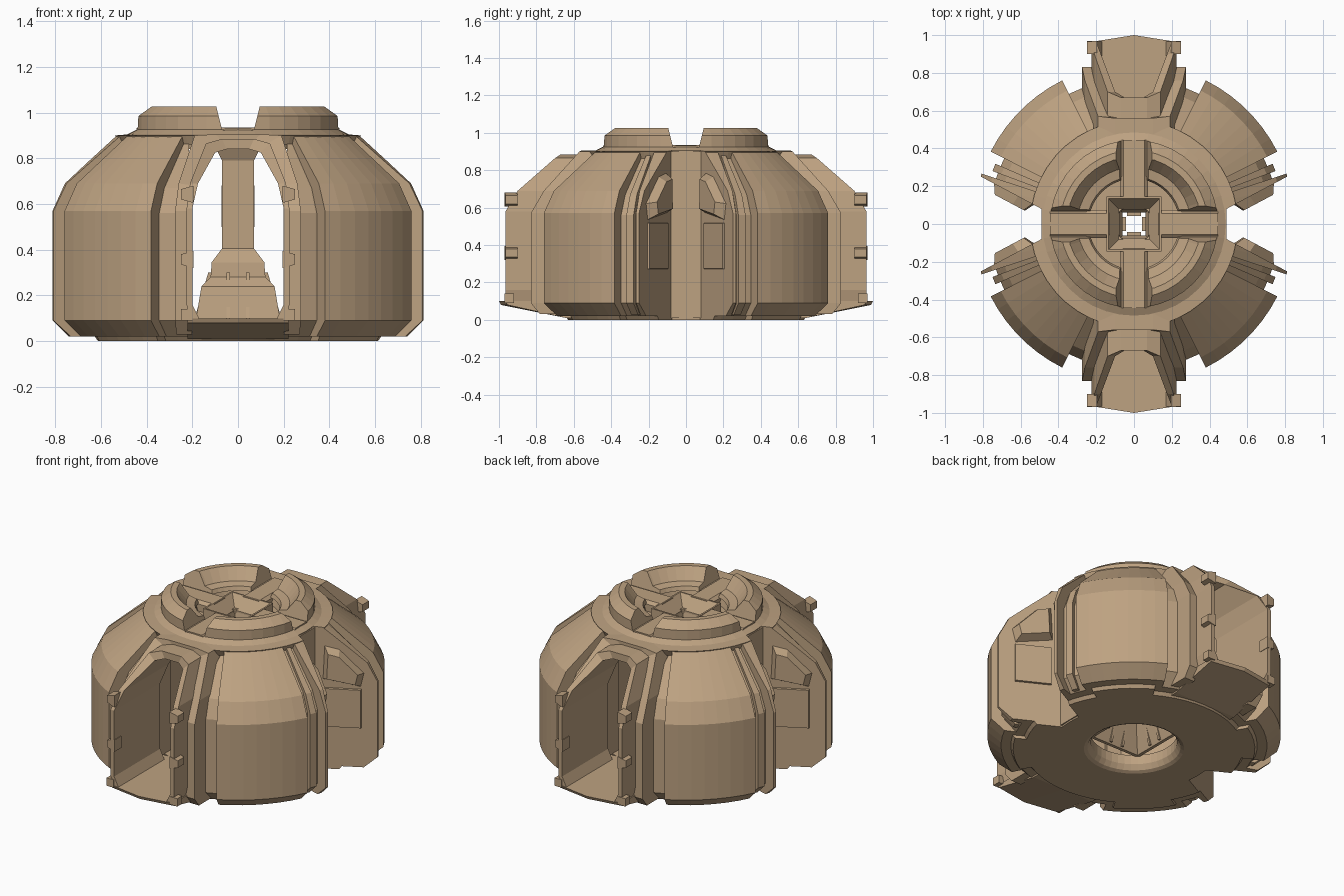
import bpy, bmesh
from math import sin, cos, radians, sqrt
from mathutils import Vector

if "Cube" in bpy.data.objects:
    bpy.data.objects.remove(bpy.data.objects["Cube"])

tan = bpy.data.materials.new("tan_plating")
tan.diffuse_color = (0.51, 0.36, 0.22, 1)
tan.use_nodes = True
tan.node_tree.nodes["Principled BSDF"].inputs["Base Color"].default_value = tan.diffuse_color


def loft(name, sections, closed=False, mirror="", cuts=()):
    """Skin a list of matching point loops, cut by planes, mirror about the origin."""
    bm = bmesh.new()
    rings = [[bm.verts.new(p) for p in s] for s in sections]
    n = len(rings[0])
    pairs = list(zip(rings, rings[1:])) + ([(rings[-1], rings[0])] if closed else [])
    for a, b in pairs:
        for i in range(n):
            j = (i + 1) % n
            bm.faces.new((a[i], a[j], b[j], b[i]))
    if not closed:
        bm.faces.new(rings[0])
        bm.faces.new(rings[-1])
    for co, no in cuts:
        bmesh.ops.bisect_plane(bm, geom=bm.verts[:] + bm.edges[:] + bm.faces[:],
                               plane_co=co, plane_no=no, clear_outer=True)
        bmesh.ops.edgeloop_fill(bm, edges=[e for e in bm.edges if e.is_boundary])
    bmesh.ops.recalc_face_normals(bm, faces=bm.faces[:])
    me = bpy.data.meshes.new(name)
    bm.to_mesh(me)
    bm.free()
    me.materials.append(tan)
    ob = bpy.data.objects.new(name, me)
    bpy.context.collection.objects.link(ob)
    if mirror:
        m = ob.modifiers.new("mirror", "MIRROR")
        m.use_axis = ("x" in mirror, "y" in mirror, False)
        m.use_mirror_merge = False
    return ob


def sector(name, profile, a0, a1, n, mirror="xy", cuts=()):
    full = a1 - a0 >= 360
    angs = [radians(a0 + (a1 - a0) * i / n) for i in range(n if full else n + 1)]
    return loft(name, [[(r * cos(a), r * sin(a), z) for r, z in profile] for a in angs],
                full, mirror, cuts)


def box(name, lo, hi, mirror=""):
    (x0, y0, z0), (x1, y1, z1) = lo, hi
    return loft(name, [[(x0, y0, z), (x1, y0, z), (x1, y1, z), (x0, y1, z)] for z in (z0, z1)],
                mirror=mirror)


# Dome walls: recessed body, raised outer panels, fins edging the side notches
notch = ((0.49, 0.08, 0), (0.47, -0.883, 0))
door_cut = ((0.215, 0, 0), (-1, 0, 0))
body = [(0.43, 0.02), (0.70, 0.02), (0.77, 0.09), (0.77, 0.56), (0.72, 0.67), (0.5, 0.895), (0.43, 0.895)]
panel = [(0.5, 0.02), (0.77, 0.02), (0.85, 0.09), (0.85, 0.57), (0.79, 0.69), (0.54, 0.9), (0.5, 0.9)]
sector("wall_body", body, 5, 80, 14, cuts=(notch, door_cut))
sector("wall_panel", panel, 26.8, 63.4, 7)
sector("notch_fin", panel, 6, 18.3, 3, cuts=(notch,))
sector("groove_strip", [(0.5, 0.025), (0.73, 0.025), (0.8, 0.09), (0.8, 0.56), (0.75, 0.67),
                        (0.52, 0.895), (0.5, 0.89)], 20.5, 23.5, 1)

# Side notch back wall and the plates on its slanted flanks
box("notch_back", (0.42, -0.1, 0.01), (0.49, 0.1, 0.9), "x")
u, nrm, org = Vector((0.883, 0.469, 0)), Vector((0.469, -0.883, 0)), Vector((0.49, 0.08, 0))


def wall_plate(name, outline, height, shrink):
    c = sum((Vector(p) for p in outline), Vector((0, 0))) / len(outline)
    secs = []
    for h, s in ((-0.01, 1), (height, shrink)):
        pts = [c + (Vector(p) - c) * s for p in outline]
        secs.append([org + u * p.x + nrm * h + Vector((0, 0, p.y)) for p in pts])
    loft(name, secs, mirror="xy")


wall_plate("lower_plate", [(0.05, 0.27), (0.27, 0.27), (0.27, 0.52), (0.05, 0.52)], 0.012, 0.97)
wall_plate("upper_plate", [(0.04, 0.57), (0.27, 0.53), (0.29, 0.62), (0.14, 0.77), (0.05, 0.79)], 0.05, 0.72)


# Doorways: inner frame arch and wider surround, each swept over the opening
def arch(name, half):
    def sec(n, s):
        xi, zi, xo, zo, yf, yb = n
        return [(s * xi, -yf, zi), (s * xo, -yf, zo), (s * xo, -yb, zo), (s * xi, -yb, zi)]
    loft(name, [sec(n, 1) for n in half] + [sec(n, -1) for n in reversed(half)], mirror="y")


arch("door_frame", [(0.17, 0.10, 0.21, 0.09, 0.965, 0.5), (0.2, 0.16, 0.225, 0.16, 0.965, 0.5),
                    (0.2, 0.58, 0.225, 0.58, 0.965, 0.5), (0.175, 0.69, 0.21, 0.69, 0.9, 0.45),
                    (0.1, 0.825, 0.14, 0.865, 0.7, 0.4), (0.05, 0.84, 0.07, 0.885, 0.67, 0.4)])
arch("door_surround", [(0.2, 0.03, 0.27, 0.03, 0.78, 0.5), (0.21, 0.09, 0.275, 0.09, 0.83, 0.5),
                       (0.21, 0.57, 0.275, 0.57, 0.83, 0.5), (0.19, 0.68, 0.26, 0.69, 0.76, 0.45),
                       (0.12, 0.86, 0.19, 0.9, 0.57, 0.4), (0.06, 0.87, 0.1, 0.905, 0.56, 0.4)])
for z in (0.32, 0.605):
    loft("frame_clip", [[(0.195, -0.97, z), (0.25, -0.965, z + 0.015), (0.25, -0.965, z + 0.06),
                         (0.195, -0.97, z + 0.075)],
                        [(0.195, -0.9, z), (0.25, -0.9, z + 0.015), (0.25, -0.9, z + 0.06),
                         (0.195, -0.9, z + 0.075)]], mirror="xy")

# Door sill: pointed floor plate with a sloping underside
loft("door_sill", [[(x, -0.45, 0.1), (x, -yt, 0.1), (x, -yt + 0.01, 0.08), (x, -0.64, 0.01), (x, -0.45, 0.01)]
                   for x, yt in ((-0.22, 0.965), (0, 1.0), (0.22, 0.965))], mirror="y")
box("sill_ear", (0.2, -0.97, 0.09), (0.25, -0.92, 0.14), "xy")

# Base: floor ring with round hole, bottom plate with stepped rim
sector("floor_ring", [(0.27, 0.01), (0.29, 0), (0.485, 0), (0.485, 0.1), (0.25, 0.1), (0.25, 0.04)], 0, 360, 40, "")
sector("base_plate", [(0.44, 0), (0.63, 0), (0.65, 0.025), (0.44, 0.025)], 5, 90, 14, cuts=(notch,))
sector("base_pad", [(0.5, 0), (0.7, 0), (0.72, 0.03), (0.5, 0.03)], 30, 60, 5)

# Top hub: collar, crown split by four slots, bowl and cross beams
sector("top_collar", [(0.24, 0.86), (0.485, 0.86), (0.485, 0.905), (0.445, 0.925), (0.26, 0.925)], 0, 360, 40, "")
sector("shoulder_ring", [(0.42, 0.86), (0.53, 0.86), (0.55, 0.9), (0.42, 0.91)], 8, 90, 10, cuts=(notch,))
sector("top_crown", [(0.24, 0.92), (0.445, 0.92), (0.445, 0.985), (0.39, 1.027), (0.355, 1.027),
                     (0.30, 0.955), (0.25, 0.945)], 0, 90, 10,
       cuts=(((0.07, 0, 0.925), (-1, 0, 0.25)), ((0, 0.07, 0.925), (0, -1, 0.25))))
sector("bowl_floor", [(0.1, 0.84), (0.26, 0.84), (0.26, 0.87), (0.1, 0.87)], 0, 360, 40, "")
beam = [(-0.075, 0.85), (0.075, 0.85), (0.075, 0.915), (0.055, 0.932), (-0.055, 0.932), (-0.075, 0.915)]
loft("cross_beam_x", [[(x, y, z) for y, z in beam] for x in (0.13, 0.445)], mirror="x")
loft("cross_beam_y", [[(x, y, z) for x, z in beam] for y in (0.13, 0.445)], mirror="y")


# Central column: hollow square tube, four-sided revolve of a wall profile
def square_tube(name, profile):
    sector(name, [(h * sqrt(2), z) for h, z in profile], 45, 405, 4, "")


square_tube("top_funnel", [(0.145, 0.84), (0.145, 0.935), (0.135, 0.935), (0.075, 0.86), (0.075, 0.84)])
square_tube("column", [(0.185, 0.09), (0.16, 0.24), (0.12, 0.28), (0.115, 0.345), (0.07, 0.405), (0.07, 0.79),
                       (0.1, 0.85), (0.075, 0.85), (0.06, 0.79), (0.06, 0.4), (0.1, 0.34), (0.1, 0.27),
                       (0.165, 0.09)])
for ax in (0, 1):
    lo, hi = [(-0.037, 0.042, 0.5), (0.037, 0.073, 0.68)]
    if ax:
        lo, hi = (lo[1], lo[0], lo[2]), (hi[1], hi[0], hi[2])
    box("column_panel", lo, hi, "yx"[ax])
    # buttress ribs on the flared foot
    for s in (-0.05, 0.035):
        foot = [(0.19, 0.1), (0.13, 0.3), (0.1, 0.3), (0.15, 0.1)]
        loft("column_rib", [[((d, t, z) if ax else (t, d, z)) for d, z in foot] for t in (s, s + 0.015)],
             mirror="yx"[ax])
